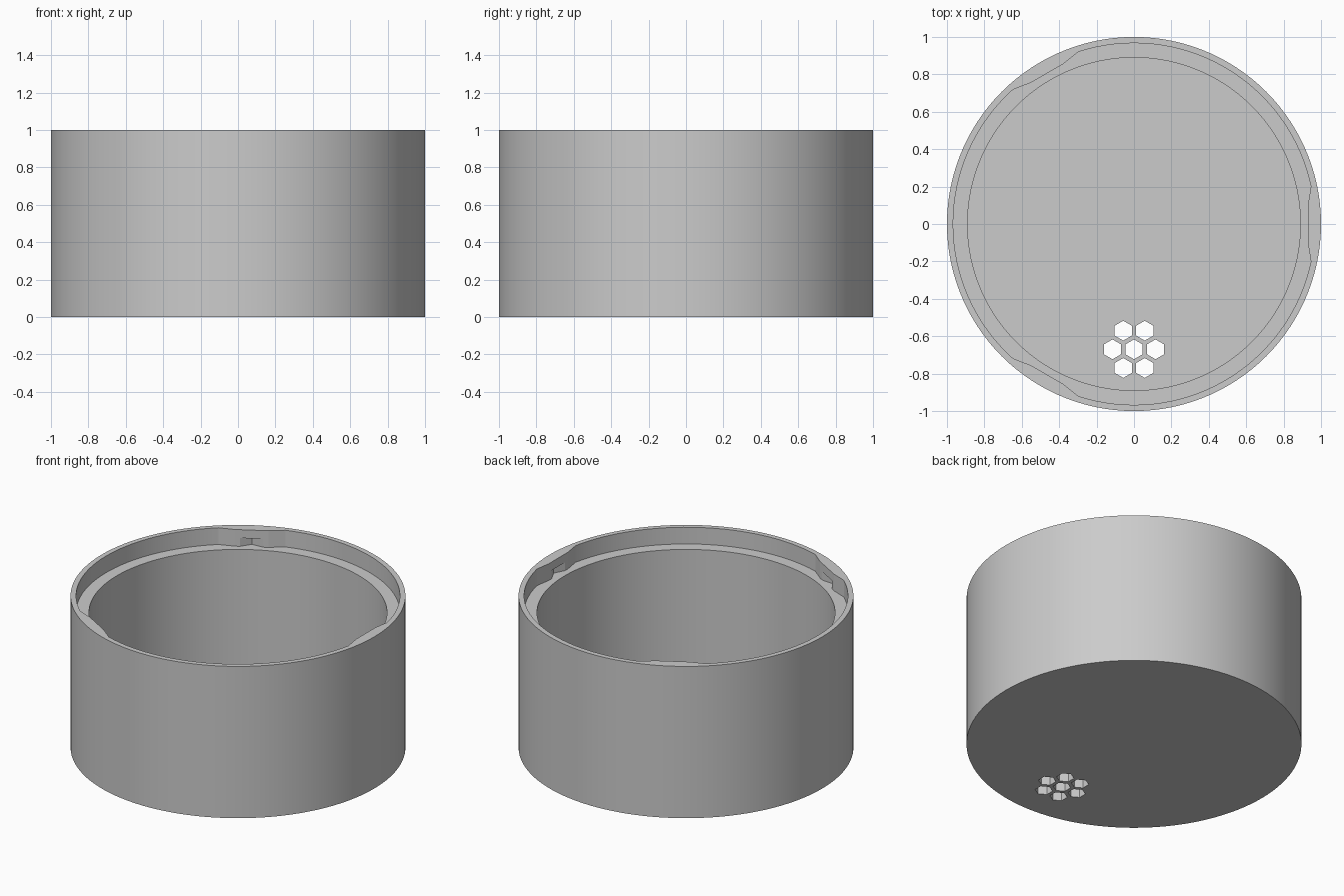
import bpy, bmesh, math
from mathutils import Matrix

cube = bpy.data.objects.get("Cube")
if cube:
    bpy.data.objects.remove(cube, do_unlink=True)

SEGMENTS = 120
RIM, BORE = 0.967, 0.89      # radii of the lid recess and the main bore
LEDGE, FLOOR = 0.89, 0.11    # heights of the ledge and the inner floor

grey = bpy.data.materials.new("plain grey")
grey.use_nodes = True
colour = (0.6, 0.6, 0.6, 1)
grey.diffuse_color = colour
grey.node_tree.nodes["Principled BSDF"].inputs["Base Color"].default_value = colour


def make_object(name, bm):
    bmesh.ops.recalc_face_normals(bm, faces=bm.faces)
    mesh = bpy.data.meshes.new(name)
    bm.to_mesh(mesh)
    bm.free()
    mesh.materials.append(grey)
    obj = bpy.data.objects.new(name, mesh)
    bpy.context.collection.objects.link(obj)
    return obj


def add_prism(bm, outline, bottom, top):
    face = bm.faces.new([bm.verts.new((x, y, bottom)) for x, y in outline])
    new = bmesh.ops.extrude_face_region(bm, geom=[face])["geom"]
    verts = [v for v in new if isinstance(v, bmesh.types.BMVert)]
    bmesh.ops.translate(bm, verts=verts, vec=(0, 0, top - bottom))


def polar(radius, degrees):
    a = math.radians(degrees)
    return radius * math.cos(a), radius * math.sin(a)


# Cup body: revolved wall, ledge and floor
profile = [(0, 0), (1, 0), (1, 1), (RIM, 1), (RIM, LEDGE),
           (BORE, LEDGE), (BORE, FLOOR), (0, FLOOR)]
bm = bmesh.new()
verts = [bm.verts.new((r, 0, z)) for r, z in profile]
edges = [bm.edges.new(pair) for pair in zip(verts, verts[1:])]
bmesh.ops.spin(bm, geom=verts + edges, axis=(0, 0, 1), cent=(0, 0, 0),
               angle=2 * math.pi, steps=SEGMENTS)
bmesh.ops.remove_doubles(bm, verts=bm.verts, dist=0.0001)
body = make_object("cup_body", bm)

# Drain holes: a hexagon with six around it
bm = bmesh.new()
centres = [(0, 0)] + [polar(0.115, 60 * i) for i in range(6)]
for cx, cy in centres:
    corners = [polar(0.053, 60 * i + 30) for i in range(6)]
    add_prism(bm, [(cx + x, cy - 0.67 + y) for x, y in corners], -0.1, 0.3)
cutter = make_object("drain_hole_cutter", bm)
cutter.hide_render = True
cutter.hide_set(True)
cut = body.modifiers.new("drain holes", "BOOLEAN")
cut.operation = "DIFFERENCE"
cut.solver = "EXACT"
cut.object = cutter

# Lid catches: three bulges in the recess, each notched below
back = [polar(0.98, a) for a in (12, 6, 0, -6, -12)]
ends = [polar(RIM, -12), (0.93, -0.1), (0.93, 0.1), polar(RIM, 12)]
notch = [(0.93, -0.07), (RIM - 0.002, 0), (0.93, 0.07)]
for i in range(3):
    bm = bmesh.new()
    add_prism(bm, back + ends, 0.945, 1)
    add_prism(bm, back + ends[:2] + notch + ends[2:], LEDGE, 0.945)
    bm.transform(Matrix.Rotation(math.radians(120 * i), 4, "Z"))
    make_object(f"lid_catch_{i + 1}", bm)

# Smooth the round wall, keeping corners crisp
bpy.ops.object.select_all(action="DESELECT")
body.select_set(True)
bpy.context.view_layer.objects.active = body
bpy.ops.object.shade_smooth_by_angle(angle=math.radians(30))
